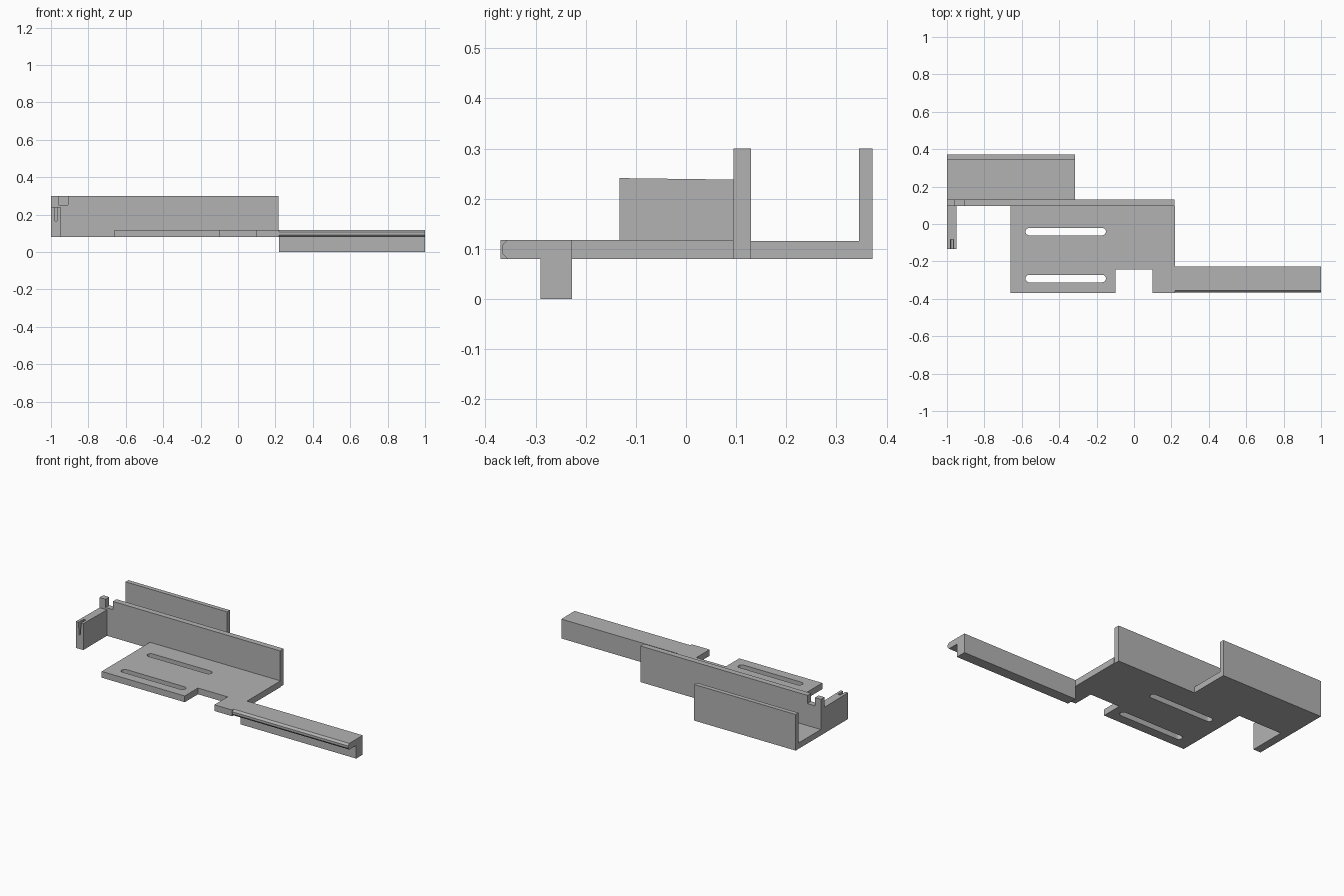
import bpy, bmesh, math
from mathutils import Matrix

cube = bpy.data.objects.get("Cube")
if cube:
    bpy.data.objects.remove(cube, do_unlink=True)

grey = bpy.data.materials.new("plain grey")
grey.use_nodes = True
grey.diffuse_color = (0.45, 0.45, 0.45, 1)
grey.node_tree.nodes["Principled BSDF"].inputs["Base Color"].default_value = (0.45, 0.45, 0.45, 1)

# Where the profile's own axes land: z profiles are (x, y), y are (x, z), x are (y, z)
AXES = {
    "z": Matrix.Identity(4),
    "y": Matrix(((1, 0, 0, 0), (0, 0, 1, 0), (0, 1, 0, 0), (0, 0, 0, 1))),
    "x": Matrix(((0, 0, 1, 0), (1, 0, 0, 0), (0, 1, 0, 0), (0, 0, 0, 1))),
}


def prism(name, axis, lo, hi, *loops):
    """Extrude an outline (further loops are holes) along an axis."""
    curve = bpy.data.curves.new(name, "CURVE")
    curve.dimensions = "2D"
    curve.fill_mode = "BOTH"
    curve.extrude = (hi - lo) / 2
    for loop in loops:
        spline = curve.splines.new("POLY")
        spline.points.add(len(loop) - 1)
        for point, (a, b) in zip(spline.points, loop):
            point.co = (a, b, 0, 1)
        spline.use_cyclic_u = True
    temp = bpy.data.objects.new(name + "_outline", curve)
    bpy.context.collection.objects.link(temp)
    bpy.context.view_layer.update()
    graph = bpy.context.evaluated_depsgraph_get()
    mesh = bpy.data.meshes.new_from_object(temp.evaluated_get(graph))
    bpy.data.objects.remove(temp, do_unlink=True)
    mesh.transform(AXES[axis] @ Matrix.Translation((0, 0, (lo + hi) / 2)))
    # Weld the caps to the sides, tidy the flat faces
    bm = bmesh.new()
    bm.from_mesh(mesh)
    bmesh.ops.remove_doubles(bm, verts=bm.verts, dist=0.0001)
    bmesh.ops.recalc_face_normals(bm, faces=bm.faces)
    for face in bm.faces:
        face.smooth = False
    bm.to_mesh(mesh)
    bm.free()
    mesh.materials.clear()
    mesh.materials.append(grey)
    obj = bpy.data.objects.new(name, mesh)
    bpy.context.collection.objects.link(obj)
    return obj


def rect(a0, a1, b0, b1):
    return [(a0, b0), (a1, b0), (a1, b1), (a0, b1)]


def slot(x0, x1, y, r, steps=8):
    """Long hole with round ends."""
    ends = []
    for cx, start in ((x1 - r, -90), (x0 + r, 90)):
        for i in range(steps + 1):
            t = math.radians(start + 180 * i / steps)
            ends.append((cx + r * math.cos(t), y + r * math.sin(t)))
    return ends


# Mounting plate with front notch and two long slots
prism("mounting_plate", "z", 0.08, 0.118,
      [(-0.66, -0.37), (-0.1, -0.37), (-0.1, -0.243), (0.1, -0.243), (0.1, -0.37),
       (0.22, -0.37), (0.22, 0.095), (-0.66, 0.095)],
      slot(-0.58, -0.15, -0.041, 0.02), slot(-0.58, -0.15, -0.292, 0.02))

# Tall wall with a small notch near its end
prism("main_wall", "y", 0.095, 0.13,
      [(-1, 0.08), (0.217, 0.08), (0.217, 0.3), (-0.91, 0.3), (-0.91, 0.25),
       (-0.96, 0.25), (-0.96, 0.3), (-1, 0.3)])

# Rear channel: floor and outer wall
prism("rear_channel", "x", -1, -0.315,
      [(0.13, 0.08), (0.372, 0.08), (0.372, 0.3), (0.345, 0.3), (0.345, 0.116), (0.13, 0.116)])

# Arm: flat top with a rounded tongue in front and a leg under the back
prism("side_arm", "x", 0.22, 1,
      [(-0.227, 0.0), (-0.227, 0.118), (-0.356, 0.118), (-0.362, 0.112), (-0.367, 0.106),
       (-0.367, 0.092), (-0.362, 0.086), (-0.356, 0.08), (-0.29, 0.08), (-0.29, 0.0)])

# End tab with a tapered slit cut in its front
tab = prism("end_tab", "x", -1, -0.95, [(-0.133, 0.08), (0.095, 0.08), (0.095, 0.238), (-0.133, 0.241)])
cutter = prism("slit_cutter", "y", -0.2, -0.083,
               [(-0.979, 0.165), (-0.969, 0.165), (-0.965, 0.26), (-0.983, 0.26)])
cutter.hide_render = True
cut = tab.modifiers.new("slit", "BOOLEAN")
cut.operation = "DIFFERENCE"
cut.solver = "EXACT"
cut.object = cutter
bpy.context.view_layer.update()
tab.data = bpy.data.meshes.new_from_object(tab.evaluated_get(bpy.context.evaluated_depsgraph_get()))
tab.modifiers.clear()
bpy.data.objects.remove(cutter, do_unlink=True)
